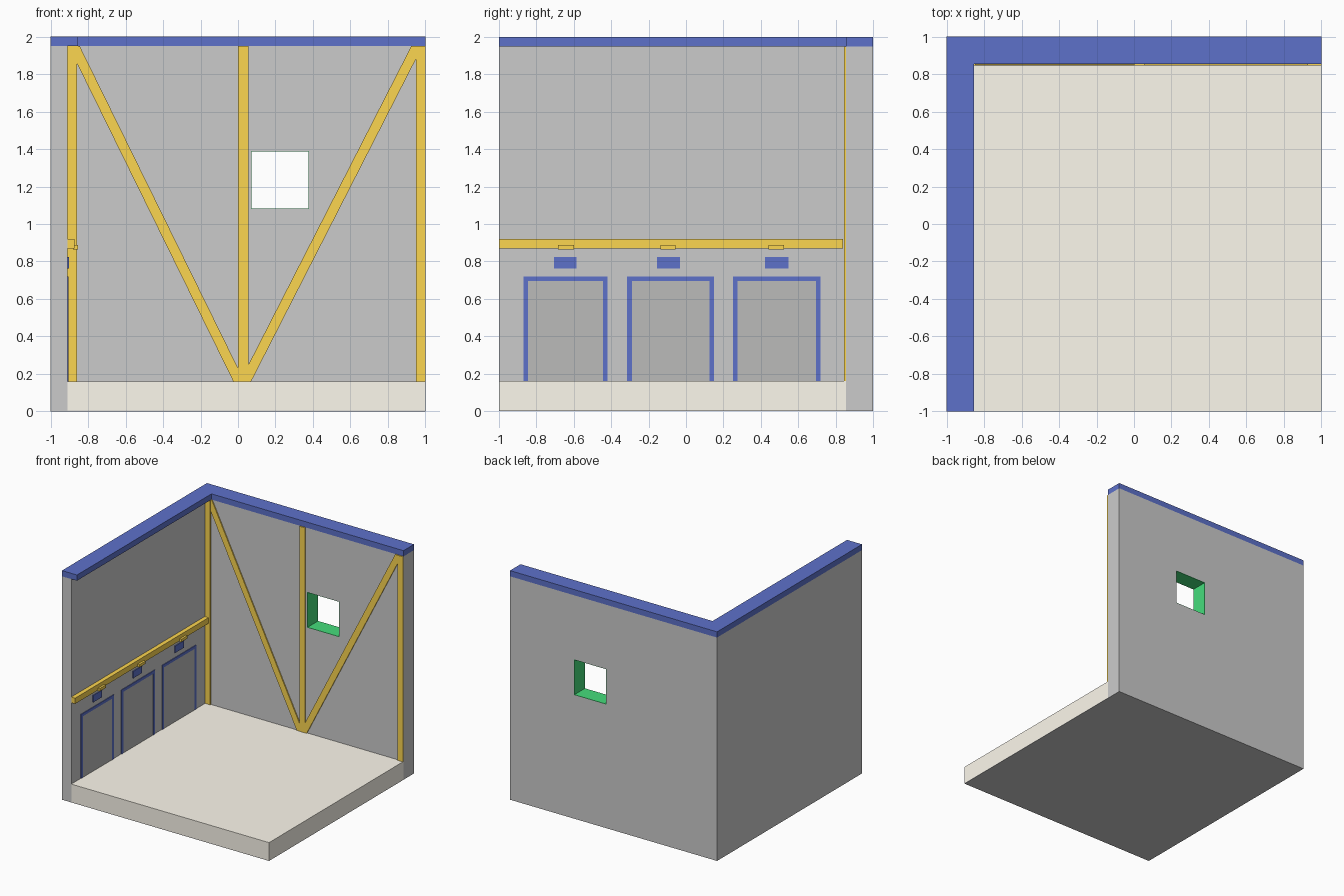
import bpy, bmesh

if "Cube" in bpy.data.objects:
    bpy.data.objects.remove(bpy.data.objects["Cube"])


def material(name, rgb):
    m = bpy.data.materials.new(name)
    m.diffuse_color = (*rgb, 1)
    m.use_nodes = True
    m.node_tree.nodes["Principled BSDF"].inputs["Base Color"].default_value = m.diffuse_color
    return m


BLUE = material("blue_paint", (0.11, 0.165, 0.59))
ORANGE = material("orange_steel", (0.98, 0.67, 0.08))
BEIGE = material("beige_floor", (0.99, 0.95, 0.85))
DARK = material("dark_panel", (0.50, 0.50, 0.49))
GREEN = material("green_reveal", (0.06, 0.72, 0.20))


def prism(name, outline, axis, lo, hi, mat=None):
    """Extrude a flat outline along x (y,z points), y (x,z points) or z (x,y points)."""
    bm = bmesh.new()
    verts = []
    for p in outline:
        co = list(p)
        co.insert(axis, lo)
        verts.append(bm.verts.new(co))
    face = bm.faces.new(verts)
    ext = bmesh.ops.extrude_face_region(bm, geom=[face])["geom"]
    for v in ext:
        if isinstance(v, bmesh.types.BMVert):
            v.co[axis] = hi
    bmesh.ops.recalc_face_normals(bm, faces=bm.faces)
    me = bpy.data.meshes.new(name)
    bm.to_mesh(me)
    bm.free()
    ob = bpy.data.objects.new(name, me)
    bpy.context.collection.objects.link(ob)
    if mat:
        me.materials.append(mat)
    return ob


def box(name, x, y, z, mat=None):
    return prism(name, [(x[0], y[0]), (x[1], y[0]), (x[1], y[1]), (x[0], y[1])], 2, *z, mat)


IN_X, IN_Y = -0.91, 0.855      # inner faces of the left and back walls
FLOOR, TOP = 0.16, 1.95

# Floor slab on a thin grey underside
box("floor_underside", (IN_X, 1), (-1, IN_Y), (0, 0.004))
box("floor_slab", (IN_X, 1), (-1, IN_Y), (0.004, FLOOR), BEIGE)

# L-shaped walls: the left wall, and the back wall with its window opening
box("left_wall", (-1, IN_X), (-1, 1), (0, TOP))
back = box("back_wall", (IN_X, 1), (IN_Y, 1), (0, TOP))
WX, WZ = (0.07, 0.38), (1.08, 1.39)
cutter = box("window_cutter", WX, (0.7, 1.2), WZ)
cutter.hide_render = True
mod = back.modifiers.new("window", "BOOLEAN")
mod.operation = "DIFFERENCE"
mod.object = cutter
bpy.context.view_layer.objects.active = back
bpy.ops.object.modifier_apply(modifier=mod.name)
bpy.data.objects.remove(cutter)

# Green lining of the window opening
T = 0.003
for side, x in (("left", (WX[0], WX[0] + T)), ("right", (WX[1] - T, WX[1]))):
    box("window_jamb_" + side, x, (IN_Y, 1), WZ, GREEN)
for side, z in (("sill", (WZ[0], WZ[0] + T)), ("head", (WZ[1] - T, WZ[1]))):
    box("window_" + side, (WX[0] + T, WX[1] - T), (IN_Y, 1), z, GREEN)

# Blue coping along both walls
prism("wall_coping", [(-1, -1), (-0.855, -1), (-0.855, IN_Y), (1, IN_Y), (1, 1), (-1, 1)],
      2, TOP, 2.0, BLUE)

# Orange steel frame on the back wall
for name, x in (("left_post", (IN_X, -0.86)), ("centre_post", (0, 0.055)), ("right_post", (0.95, 1))):
    box(name, x, (0.845, IN_Y), (FLOOR, TOP), ORANGE)
for name, bottom, top in (("left_brace", (-0.025, 0.035), (-0.905, -0.845)),
                          ("right_brace", (0.01, 0.07), (0.925, 0.985))):
    prism(name, [(bottom[0], FLOOR), (bottom[1], FLOOR), (top[1], TOP), (top[0], TOP)],
          1, 0.846, IN_Y, ORANGE)

# Orange rail on the left wall
box("wall_rail", (IN_X, -0.873), (-1, 0.84), (0.87, 0.92), ORANGE)

# Three doors, each with a frame, a sign and a lamp block under the rail
W, HEAD = 0.025, 0.72
doors = [((-0.87, -0.42), (-0.705, -0.585), (-0.685, -0.60)),
         ((-0.315, 0.15), (-0.155, -0.032), (-0.137, -0.055)),
         ((0.25, 0.72), (0.422, 0.548), (0.44, 0.525))]
for i, ((a, b), sign, lamp) in enumerate(doors, 1):
    prism(f"door_frame_{i}", [(a, FLOOR), (a, HEAD), (b, HEAD), (b, FLOOR), (b - W, FLOOR),
                              (b - W, HEAD - W), (a + W, HEAD - W), (a + W, FLOOR)],
          0, IN_X, IN_X + 0.005, BLUE)
    box(f"door_panel_{i}", (IN_X, IN_X + 0.003), (a + W, b - W), (FLOOR, HEAD - W), DARK)
    box(f"door_sign_{i}", (IN_X, IN_X + 0.007), sign, (0.763, 0.823), BLUE)
    box(f"rail_lamp_{i}", (-0.88, -0.855), lamp, (0.864, 0.888), ORANGE)
